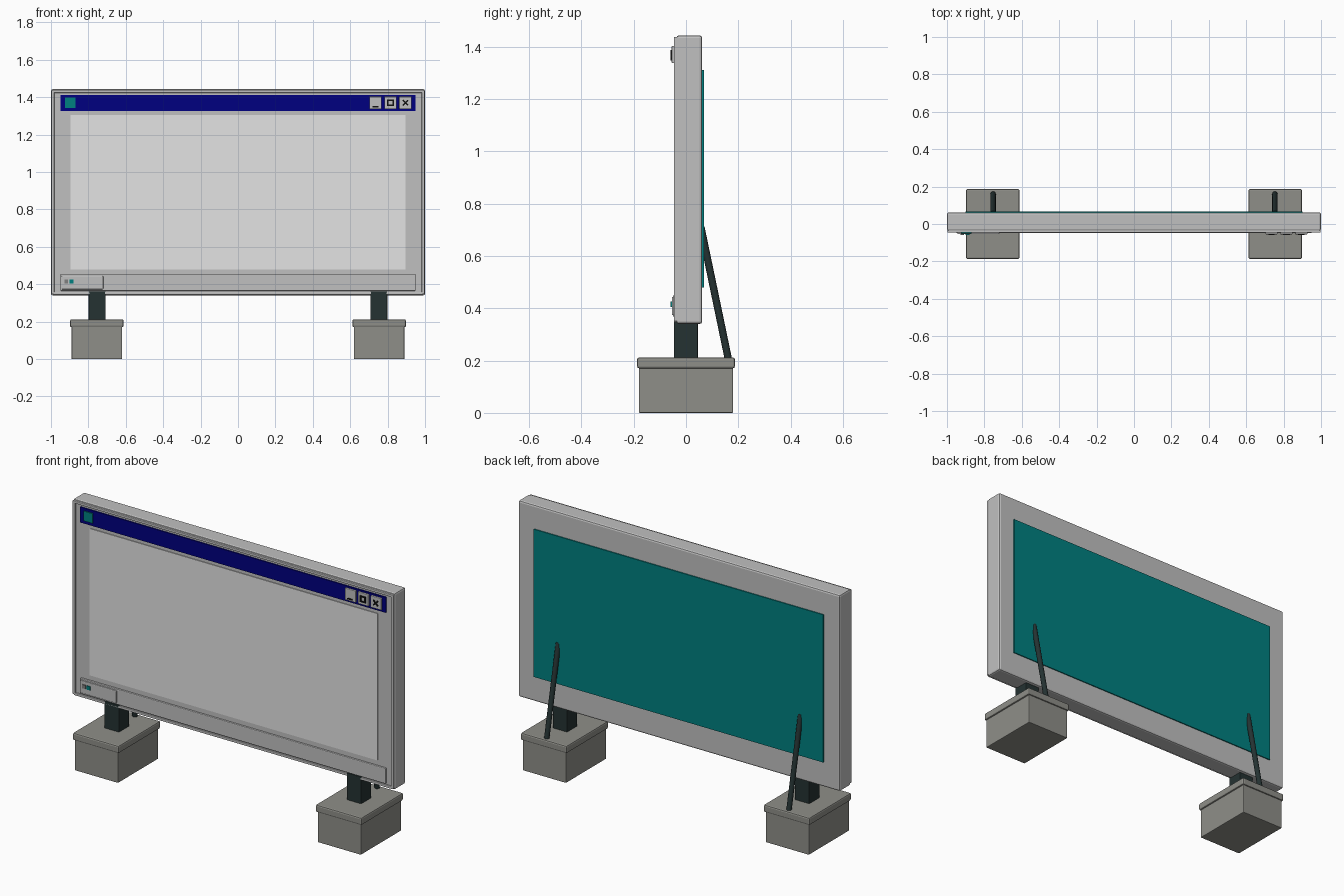
import bpy
from mathutils import Vector

old = bpy.data.objects.get("Cube")
if old:
    bpy.data.objects.remove(old, do_unlink=True)


def material(name, r, g, b):
    m = bpy.data.materials.new(name)
    m.use_nodes = True
    m.diffuse_color = (r, g, b, 1)
    node = next(n for n in m.node_tree.nodes if n.type == 'BSDF_PRINCIPLED')
    node.inputs["Base Color"].default_value = (r, g, b, 1)
    node.inputs["Roughness"].default_value = 0.7
    return m


SILVER = material("silver grey", 0.53, 0.53, 0.53)
PALE = material("pale screen grey", 0.77, 0.77, 0.77)
NAVY = material("navy blue", 0.0, 0.0, 0.216)
TEAL = material("teal", 0.0, 0.216, 0.216)
CONCRETE = material("concrete grey", 0.275, 0.275, 0.25)
STEEL = material("dark steel", 0.018, 0.032, 0.032)
BLACK = material("black", 0.005, 0.005, 0.005)
SHADE = material("mid grey", 0.216, 0.216, 0.216)


def box(name, x, y, z, mat, bevel=0.0, turn=0.0):
    """Box from (min, max) ranges, optionally bevelled and turned about y."""
    lo, hi = Vector((x[0], y[0], z[0])), Vector((x[1], y[1], z[1]))
    bpy.ops.mesh.primitive_cube_add(size=1, location=(lo + hi) / 2)
    ob = bpy.context.object
    ob.name = name
    for v in ob.data.vertices:
        v.co = v.co * (hi - lo)
    ob.rotation_euler.y = turn
    ob.data.materials.append(mat)
    if bevel:
        mod = ob.modifiers.new("Bevel", 'BEVEL')
        mod.width = bevel
        mod.segments = 2
    return ob


def rod(name, start, end, radius, mat):
    start, end = Vector(start), Vector(end)
    d = end - start
    bpy.ops.mesh.primitive_cylinder_add(vertices=16, radius=radius,
                                        depth=d.length, location=(start + end) / 2)
    ob = bpy.context.object
    ob.name = name
    ob.rotation_euler = d.to_track_quat('Z', 'Y').to_euler()
    ob.data.materials.append(mat)
    bpy.ops.object.shade_smooth_by_angle()


# Board body and raised front lip
box("board", (-1, 1), (-0.037, 0.062), (0.34, 1.443), SILVER, 0.01)
lip_y = (-0.046, -0.03)
for side, x in (("right", -0.99), ("left", 0.99)):
    box(side + "_lip", (x - 0.008, x + 0.008), lip_y, (0.35, 1.437), SILVER, 0.003)
for side, z in (("bottom", 0.352), ("top", 1.43)):
    box(side + "_lip", (-0.99, 0.99), lip_y, (z - 0.007, z + 0.007), SILVER, 0.003)

# Screen, title bar and rear panel
box("screen", (-0.895, 0.895), (-0.041, -0.034), (0.48, 1.305), PALE)
box("title_bar", (-0.95, 0.95), (-0.044, -0.034), (1.325, 1.412), NAVY)
box("title_icon", (-0.925, -0.87), (-0.05, -0.042), (1.343, 1.398), TEAL)
box("rear_panel", (-0.9, 0.9), (0.06, 0.068), (0.48, 1.31), TEAL)

# Window buttons and their symbols
GLYPH_Y = (-0.059, -0.053)
Z = 1.37
for name, x in (("minimise", 0.735), ("maximise", 0.815), ("close", 0.895)):
    box(name + "_button", (x - 0.033, x + 0.033), (-0.055, -0.042),
        (Z - 0.033, Z + 0.033), SILVER, 0.003)
    if name == "minimise":
        box("minimise_mark", (x - 0.016, x + 0.016), GLYPH_Y, (1.346, 1.353), BLACK)
    elif name == "maximise":
        for s in (-1, 1):
            box("maximise_side", (x + s * 0.014 - 0.004, x + s * 0.014 + 0.004),
                GLYPH_Y, (Z - 0.018, Z + 0.018), BLACK)
            box("maximise_edge", (x - 0.018, x + 0.018), GLYPH_Y,
                (Z + s * 0.014 - 0.004, Z + s * 0.014 + 0.004), BLACK)
    else:
        for s in (-1, 1):
            box("close_stroke", (x - 0.02, x + 0.02), GLYPH_Y,
                (Z - 0.004, Z + 0.004), BLACK, turn=s * 0.785)

# Task bar with start button and small icon squares
box("task_bar", (-0.95, 0.95), (-0.048, -0.034), (0.365, 0.452), SILVER, 0.004)
box("start_button", (-0.945, -0.72), (-0.054, -0.044), (0.373, 0.444), SILVER, 0.004)
for name, x, mat in (("grey", -0.918, SHADE), ("teal", -0.89, TEAL)):
    box(name + "_start_square", (x - 0.01, x + 0.01), (-0.059, -0.052),
        (0.405, 0.426), mat)

# Footings, posts and rear braces, one set on each side
for side, s in (("right", -1), ("left", 1)):
    c = s * 0.755
    box(side + "_footing", (c - 0.135, c + 0.135), (-0.18, 0.18), (0, 0.175),
        CONCRETE, 0.004)
    box(side + "_footing_cap", (c - 0.143, c + 0.143), (-0.187, 0.187),
        (0.17, 0.212), CONCRETE, 0.008)
    p = s * 0.753
    box(side + "_post", (p - 0.045, p + 0.045), (-0.046, 0.045), (0.2, 0.362),
        STEEL, 0.003)
    rod(side + "_brace", (p, 0.163, 0.2), (p, 0.057, 0.71), 0.014, STEEL)
